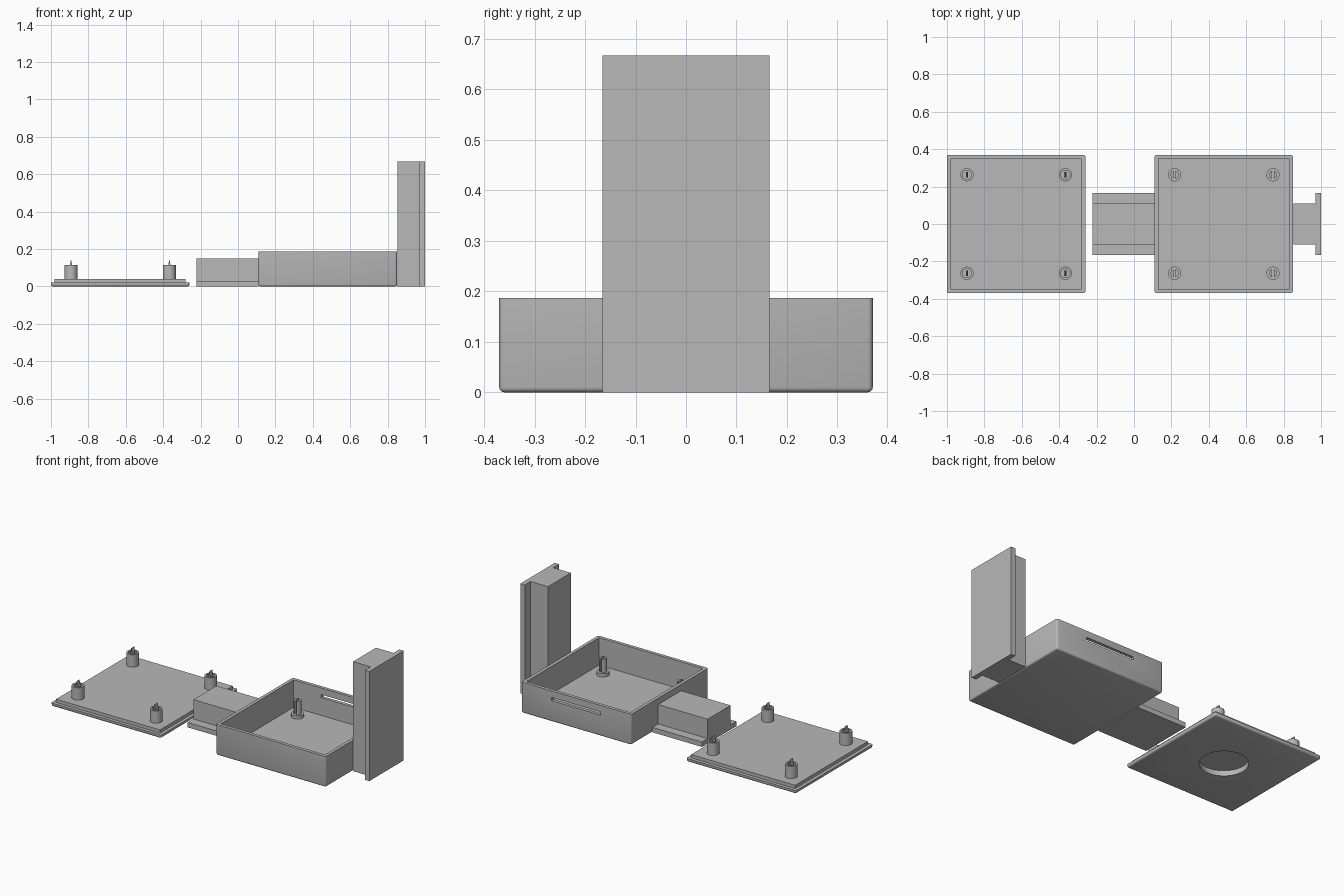
import bpy, bmesh, math
from mathutils import Matrix, Vector

if "Cube" in bpy.data.objects:
    bpy.data.objects.remove(bpy.data.objects["Cube"], do_unlink=True)

grey = bpy.data.materials.new("plain grey")
grey.use_nodes = True
grey.diffuse_color = (0.48, 0.48, 0.48, 1)
grey.node_tree.nodes["Principled BSDF"].inputs["Base Color"].default_value = grey.diffuse_color


def finish(name, bm):
    bmesh.ops.recalc_face_normals(bm, faces=bm.faces)
    mesh = bpy.data.meshes.new(name)
    bm.to_mesh(mesh)
    bm.free()
    mesh.materials.append(grey)
    obj = bpy.data.objects.new(name, mesh)
    bpy.context.collection.objects.link(obj)
    return obj


def block(name, lo, hi, rounding=0):
    """Box between two corners, with optional rounded sides and underside."""
    lo, hi = Vector(lo), Vector(hi)
    bm = bmesh.new()
    bmesh.ops.create_cube(bm, size=1)
    for v in bm.verts:
        v.co = Vector(((lo[i] + hi[i]) / 2 + v.co[i] * (hi[i] - lo[i]) for i in range(3)))
    if rounding:
        edges = [e for e in bm.edges if min(v.co.z for v in e.verts) < lo.z + 1e-4]
        bmesh.ops.bevel(bm, geom=edges, offset=rounding, segments=3,
                        profile=0.5, affect='EDGES')
    return finish(name, bm)


def prism(name, points, place, depth):
    """Extrude a closed 2D outline by depth; place maps (u, v, w) to a position."""
    bm = bmesh.new()
    face = bm.faces.new([bm.verts.new(place(u, v, 0)) for u, v in points])
    new = bmesh.ops.extrude_face_region(bm, geom=[face])["geom"]
    shift = Vector(place(0, 0, depth)) - Vector(place(0, 0, 0))
    bmesh.ops.translate(bm, vec=shift, verts=[g for g in new if isinstance(g, bmesh.types.BMVert)])
    return finish(name, bm)


def lathe(name, profile, centre, steps=32):
    """Spin a closed (radius, z) profile around a vertical axis."""
    bm = bmesh.new()
    rings = []
    for k in range(steps):
        a = 2 * math.pi * k / steps
        rings.append([bm.verts.new((centre[0] + r * math.cos(a), centre[1] + r * math.sin(a), z))
                      for r, z in profile])
    n = len(profile)
    for k in range(steps):
        a, b = rings[k], rings[(k + 1) % steps]
        for i in range(n):
            j = (i + 1) % n
            bm.faces.new((a[i], b[i], b[j], a[j]))
    return finish(name, bm)


def cut(obj, cutter):
    """Subtract the cutter and remove it."""
    mod = obj.modifiers.new("cut", 'BOOLEAN')
    mod.operation, mod.solver, mod.object = 'DIFFERENCE', 'EXACT', cutter
    deps = bpy.context.evaluated_depsgraph_get()
    mesh = bpy.data.meshes.new_from_object(obj.evaluated_get(deps))
    obj.modifiers.clear()
    obj.data = mesh
    bpy.data.objects.remove(cutter, do_unlink=True)


def smooth(obj):
    bpy.ops.object.select_all(action='DESELECT')
    obj.select_set(True)
    bpy.context.view_layer.objects.active = obj
    bpy.ops.object.shade_smooth_by_angle(angle=math.radians(35))


HALF = 0.37          # half width of lid and tray
WALL = 0.02
LID_X, TRAY_X = -0.63, 0.48
PEG = 0.263          # peg offset from the part's centre

# Lid: rounded plate, raised step, round recess underneath
plate = block("lid_plate", (LID_X - HALF, -HALF, 0), (LID_X + HALF, HALF, 0.02), 0.01)
step = HALF - WALL
riser = block("lid_step", (LID_X - step, -step, 0.02), (LID_X + step, step, 0.04))
for part in (plate, riser):
    bm = bmesh.new()
    bmesh.ops.create_cone(bm, cap_ends=True, segments=64, radius1=0.133, radius2=0.133,
                          depth=0.08, matrix=Matrix.Translation((LID_X, 0, -0.008)))
    cut(part, finish("recess_cutter", bm))
    smooth(part)

# Tray: open box with a slot in its back wall
tray = block("tray", (TRAY_X - HALF, -HALF, 0), (TRAY_X + HALF, HALF, 0.187), 0.01)
cut(tray, block("cavity_cutter", (TRAY_X - step, -step, WALL), (TRAY_X + step, step, 0.3)))
cut(tray, block("slot_cutter", (TRAY_X - 0.165, HALF - 0.05, 0.128),
                (TRAY_X + 0.165, HALF + 0.05, 0.147)))
smooth(tray)

# Pegs on the four corners of lid and tray
for sx in (-1, 1):
    for sy in (-1, 1):
        # Lid socket with a wedge blade inside
        cx, cy = LID_X + sx * PEG, sy * PEG
        smooth(lathe("lid_socket", [(0.024, 0.04), (0.035, 0.04), (0.035, 0.115), (0.024, 0.115)],
                     (cx, cy)))
        prism("lid_wedge", [(-0.006, 0.04), (0.006, 0.04), (0.006, 0.115), (0, 0.145), (-0.006, 0.115)],
              lambda u, v, w: (cx + u, cy - 0.014 + w, v), 0.028)

        # Tray pin: round foot and two half shafts with a gap
        cx = TRAY_X + sx * PEG
        bm = bmesh.new()
        bmesh.ops.create_cone(bm, cap_ends=True, segments=32, radius1=0.035, radius2=0.035,
                              depth=0.02, matrix=Matrix.Translation((cx, cy, 0.03)))
        smooth(finish("pin_foot", bm))
        for side in (-1, 1):
            limit = math.acos(0.006 / 0.022)
            arc = [limit * (k / 6 - 1) for k in range(13)]
            outline = [(side * 0.022 * math.cos(a), 0.022 * math.sin(a)) for a in arc]
            smooth(prism("pin_half", outline,
                         lambda u, v, w: (cx + u, cy + v, 0.04 + w), 0.083))

# T-shaped rails: one lying beside the tray, one standing
tee = [(-0.165, 0), (0.165, 0), (0.165, 0.03), (0.11, 0.03),
       (0.11, 0.148), (-0.11, 0.148), (-0.11, 0.03), (-0.165, 0.03)]
prism("lying_rail", tee, lambda u, v, w: (-0.223 + w, u, v), 0.333)
prism("standing_rail", tee, lambda u, v, w: (1 - v, u, w), 0.667)
